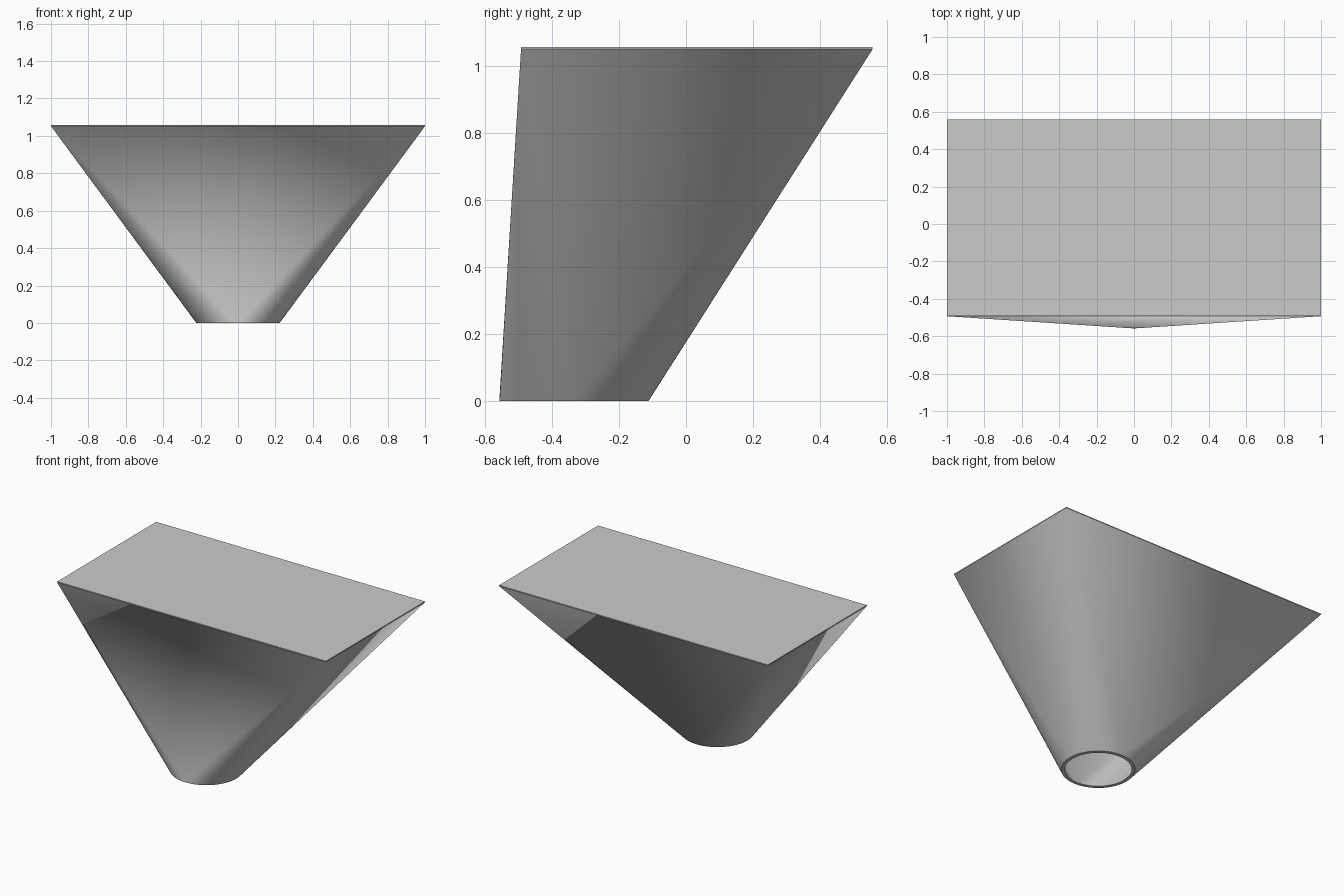
import bpy
import bmesh
from math import sin, cos, pi

old = bpy.data.objects.get("Cube")
if old:
    bpy.data.objects.remove(old)

STEPS = 16                      # segments per quarter of the round mouth
MOUTH_Y, MOUTH_R = -0.335, 0.223
FRONT, BACK, HALF_W = -0.493, 0.558, 1.0
SEAM_Z, TOP_Z = 1.052, 1.058
WALL = 0.022

grey = bpy.data.materials.new("mid grey")
grey.use_nodes = True
colour = (0.6, 0.6, 0.6, 1)
grey.diffuse_color = colour
grey.node_tree.nodes["Principled BSDF"].inputs["Base Color"].default_value = colour


def finish(bm, name):
    bmesh.ops.recalc_face_normals(bm, faces=bm.faces)
    mesh = bpy.data.meshes.new(name)
    bm.to_mesh(mesh)
    bm.free()
    mesh.materials.append(grey)
    obj = bpy.data.objects.new(name, mesh)
    bpy.context.collection.objects.link(obj)
    bpy.ops.object.select_all(action="DESELECT")
    obj.select_set(True)
    bpy.context.view_layer.objects.active = obj
    bpy.ops.object.shade_smooth_by_angle(angle=pi / 6)


def corners(bm, inset, z):
    """Rectangle corners, counter-clockwise from back left."""
    x, f, b = HALF_W - inset, FRONT + inset, BACK - inset
    return [bm.verts.new((px, py, z)) for px, py in ((x, b), (-x, b), (-x, f), (x, f))]


def transition(bm, inset):
    """Round mouth to rectangle: a cone fan per corner, a flat triangle per side."""
    count = 4 * STEPS
    r = MOUTH_R - inset
    ring = [bm.verts.new((r * cos(2 * pi * i / count),
                          MOUTH_Y + r * sin(2 * pi * i / count), 0)) for i in range(count)]
    rect = corners(bm, inset, SEAM_Z)
    for q in range(4):
        for i in range(q * STEPS, (q + 1) * STEPS):
            bm.faces.new((ring[i], ring[(i + 1) % count], rect[q]))
        bm.faces.new((ring[(q + 1) * STEPS % count], rect[(q + 1) % 4], rect[q]))
    return ring, rect


def bridge(bm, a, b):
    for i in range(len(a)):
        j = (i + 1) % len(a)
        bm.faces.new((a[i], a[j], b[j], b[i]))


# Hollow funnel body with a thin wall
bm = bmesh.new()
outer = transition(bm, 0)
inner = transition(bm, WALL)
for loop_out, loop_in in zip(outer, inner):
    bridge(bm, loop_out, loop_in)
finish(bm, "funnel_body")

# Thin flat lid closing the rectangular end
bm = bmesh.new()
low, high = corners(bm, 0, SEAM_Z), corners(bm, 0, TOP_Z)
bridge(bm, low, high)
bm.faces.new(low)
bm.faces.new(high)
finish(bm, "top_plate")
